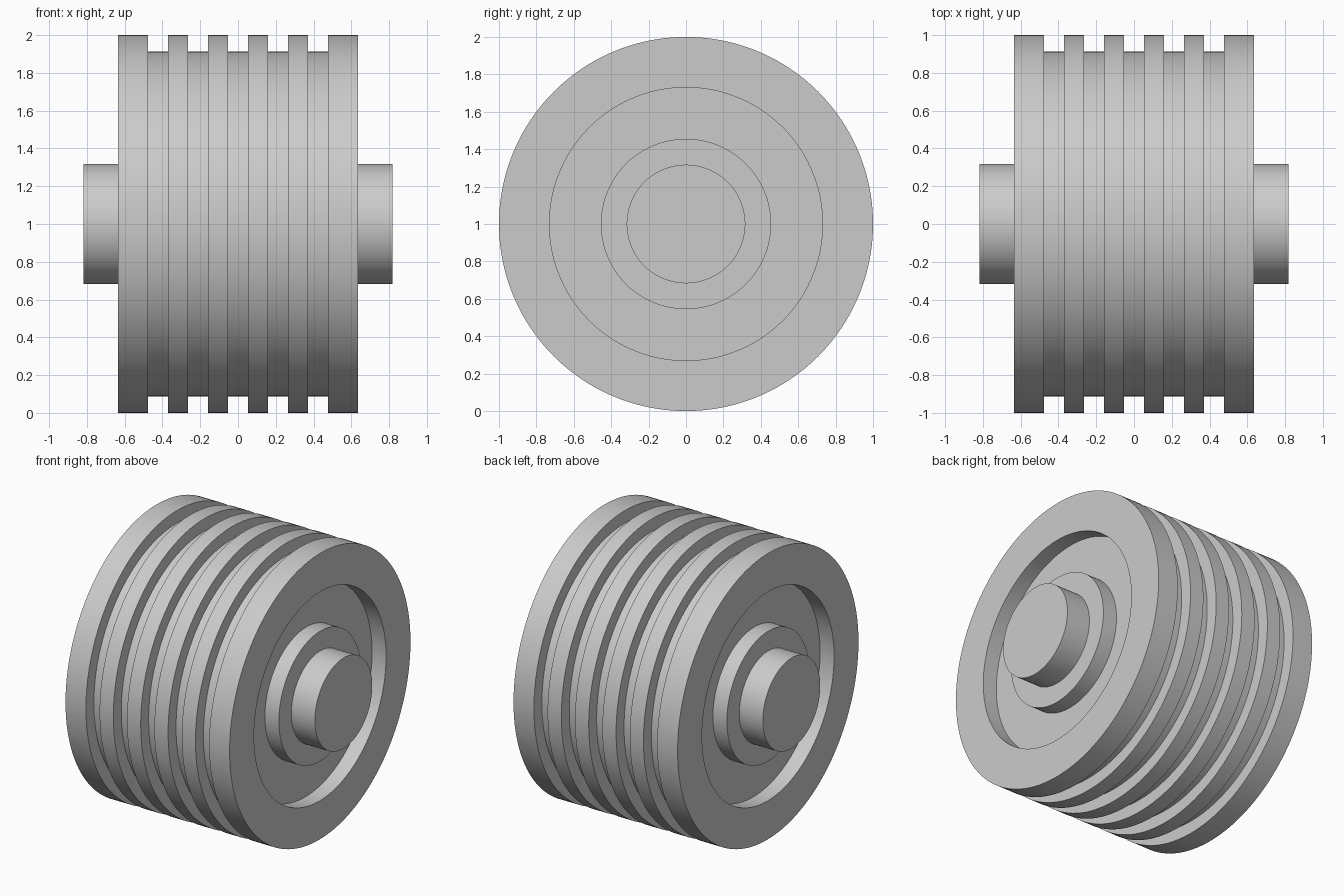
import bpy, bmesh, math
from mathutils import Matrix, Vector

default = bpy.data.objects.get("Cube")
if default:
    bpy.data.objects.remove(default, do_unlink=True)

SEGMENTS = 160
AXIS_Z = 1.0
HALF_WIDTH = 0.635
GROOVES, PITCH, FLOOR_R = 5, 0.212, 0.912
RIM_R, HUB_R, AXLE_R = 0.73, 0.455, 0.317
RECESS_X = 0.527

grey = bpy.data.materials.new("grey_metal")
grey.use_nodes = True
grey.diffuse_color = (0.6, 0.6, 0.6, 1)
grey.node_tree.nodes["Principled BSDF"].inputs["Base Color"].default_value = (0.6, 0.6, 0.6, 1)


def add_object(name, bm):
    bmesh.ops.recalc_face_normals(bm, faces=bm.faces)
    mesh = bpy.data.meshes.new(name)
    bm.to_mesh(mesh)
    bm.free()
    mesh.materials.append(grey)
    obj = bpy.data.objects.new(name, mesh)
    bpy.context.collection.objects.link(obj)
    return obj


def select_only(obj):
    bpy.ops.object.select_all(action='DESELECT')
    obj.select_set(True)
    bpy.context.view_layer.objects.active = obj


def lathe(name, profile):
    """Revolve (x, radius) points about the horizontal axis."""
    bm = bmesh.new()
    verts = [bm.verts.new((x, 0, AXIS_Z + r)) for x, r in profile]
    edges = [bm.edges.new(pair) for pair in zip(verts, verts[1:])]
    bmesh.ops.spin(bm, geom=verts + edges, cent=(0, 0, AXIS_Z), axis=(1, 0, 0),
                   angle=math.tau, steps=SEGMENTS, use_merge=True)
    bmesh.ops.remove_doubles(bm, verts=bm.verts, dist=1e-5)
    # Cap the two open ends with single flat faces
    bmesh.ops.holes_fill(bm, edges=[e for e in bm.edges if e.is_boundary], sides=0)
    return add_object(name, bm)


# Drum: recessed end faces, flush hubs and square grooves round the rim
end = [(RECESS_X, RIM_R), (RECESS_X, HUB_R), (HALF_WIDTH, HUB_R)]
profile = [(-x, r) for x, r in reversed(end)]
profile += [(-HALF_WIDTH, RIM_R), (-HALF_WIDTH, 1)]
for i in range(GROOVES):
    middle = (i - (GROOVES - 1) / 2) * PITCH
    a, b = middle - PITCH / 4, middle + PITCH / 4
    profile += [(a, 1), (a, FLOOR_R), (b, FLOOR_R), (b, 1)]
profile += [(HALF_WIDTH, 1), (HALF_WIDTH, RIM_R)] + end
drum = lathe("grooved_drum", profile)

# Blind radial hole, low on the back of the drum
bm = bmesh.new()
bmesh.ops.create_cone(bm, cap_ends=True, segments=96, radius1=0.32, radius2=0.32, depth=1.2)
direction = Matrix.Rotation(math.radians(-135), 4, 'X')
bm.transform(Matrix.Translation((0, 0, AXIS_Z)) @ direction @ Matrix.Translation((0, 0, 0.6)))
cutter = add_object("hole_cutter", bm)
cutter.hide_render = True
cut = drum.modifiers.new("radial_hole", 'BOOLEAN')
cut.operation = 'DIFFERENCE'
cut.solver = 'EXACT'
cut.object = cutter
select_only(drum)
bpy.ops.object.modifier_apply(modifier=cut.name)
bpy.data.objects.remove(cutter, do_unlink=True)

# Axle stubs, set slightly into the hubs
parts = [drum]
for side, name in ((1, "left_axle_stub"), (-1, "right_axle_stub")):
    parts.append(lathe(name, [(side * 0.56, AXLE_R), (side * 0.817, AXLE_R)]))

for part in parts:
    select_only(part)
    bpy.ops.object.shade_smooth_by_angle(angle=math.radians(30))
